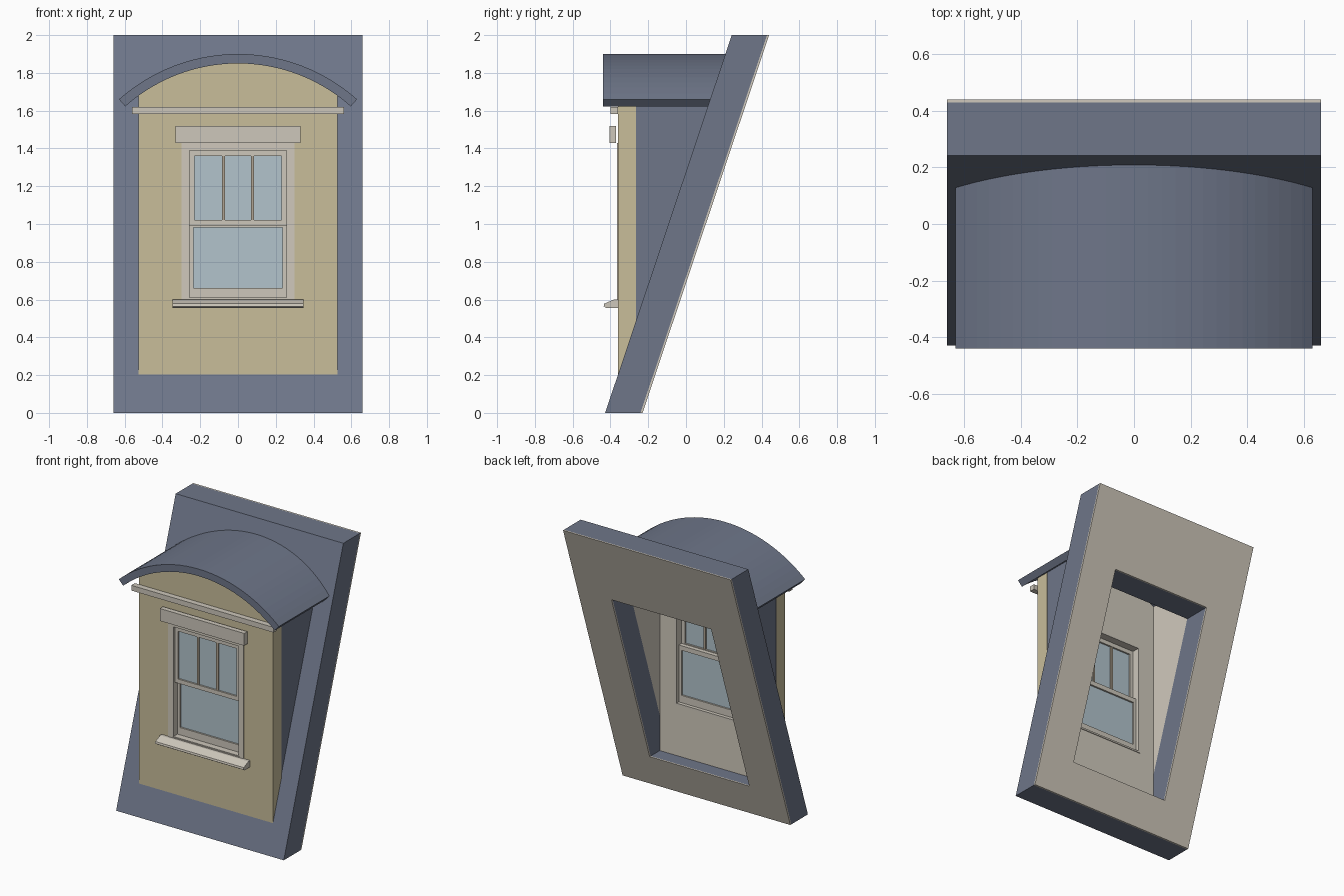
import bpy, bmesh, math

if "Cube" in bpy.data.objects:
    bpy.data.objects.remove(bpy.data.objects["Cube"])


def material(name, r, g, b):
    m = bpy.data.materials.new(name)
    lin = [((c / 255 + 0.055) / 1.055) ** 2.4 for c in (r, g, b)]
    m.diffuse_color = (*lin, 1)
    m.use_nodes = True
    m.node_tree.nodes["Principled BSDF"].inputs["Base Color"].default_value = m.diffuse_color
    return m


SLATE = material("slate_blue", 110, 118, 137)
STUCCO = material("tan_stucco", 200, 189, 154)
CREAM = material("cream_lining", 208, 201, 188)
TRIM = material("stone_trim", 205, 199, 187)
GLASS = material("pale_glass", 178, 196, 204)
MUNTIN = material("brown_grey_bar", 176, 164, 146)

SLOPE = 0.335            # roof run per unit of height
WALL_F, WALL_B = -0.36, -0.265


def roof_y(z):
    return -0.428 + SLOPE * z


def finish(name, bm, *mats):
    bmesh.ops.recalc_face_normals(bm, faces=bm.faces)
    me = bpy.data.meshes.new(name)
    bm.to_mesh(me)
    bm.free()
    for m in mats:
        me.materials.append(m)
    ob = bpy.data.objects.new(name, me)
    bpy.context.collection.objects.link(ob)
    return ob


def paint(ob, rule):
    """Second material on every face whose normal meets the rule."""
    for p in ob.data.polygons:
        if rule(p):
            p.material_index = 1


def prism(name, start, end, *mats):
    """Solid between two matching rings of points."""
    bm = bmesh.new()
    a = [bm.verts.new(p) for p in start]
    b = [bm.verts.new(p) for p in end]
    bm.faces.new(a)
    bm.faces.new(b)
    n = len(a)
    for i in range(n):
        j = (i + 1) % n
        bm.faces.new((a[i], a[j], b[j], b[i]))
    return finish(name, bm, *mats)


def extrude_x(name, yz, x0, x1, *mats):
    return prism(name, [(x0, y, z) for y, z in yz], [(x1, y, z) for y, z in yz], *mats)


def box(name, x0, x1, y0, y1, z0, z1, *mats):
    return extrude_x(name, [(y0, z0), (y1, z0), (y1, z1), (y0, z1)], x0, x1, *mats)


def frame(name, outer, inner, y0, y1, *mats, slope=0.0):
    """Rectangular ring; outer and inner are (half width, z0, z1)."""
    bm = bmesh.new()

    def ring(r, y):
        w, a, b = r
        return [bm.verts.new((x, y + slope * z, z))
                for x, z in ((-w, a), (w, a), (w, b), (-w, b))]
    rings = [ring(outer, y0), ring(inner, y0), ring(inner, y1), ring(outer, y1)]
    for k in range(4):
        p, q = rings[k], rings[(k + 1) % 4]
        for i in range(4):
            j = (i + 1) % 4
            bm.faces.new((p[i], p[j], q[j], q[i]))
    return finish(name, bm, *mats)


# Sloping main roof with its opening and thin inner lining
OPENING = (0.392, 0.235, 1.515)
frame("main_roof", (0.66, 0, 2), OPENING, -0.428, -0.241, SLATE, slope=SLOPE)
frame("roof_lining", (0.66, 0, 2), OPENING, -0.241, -0.23, CREAM, slope=SLOPE)

# Curved dormer roof, running back into the main roof
R_OUT, R_IN, CZ, SEG = 0.947, 0.897, 0.953, 28
SPAN = math.asin(0.63 / R_OUT)


def arc(r, half):
    return [(r * math.sin(t), CZ + r * math.cos(t))
            for t in (-half + 2 * half * i / SEG for i in range(SEG + 1))]


bm = bmesh.new()
rows = []
for (xo, zo), (xi, zi) in zip(arc(R_OUT, SPAN), arc(R_IN, SPAN)):
    pts = [(xo, -0.44, zo), (xi, -0.44, zi),
           (xi, roof_y(zi) + 0.03, zi), (xo, roof_y(zo) + 0.03, zo)]
    rows.append([bm.verts.new(p) for p in pts])
for a, b in zip(rows, rows[1:]):
    for i in range(4):
        j = (i + 1) % 4
        bm.faces.new((a[i], a[j], b[j], b[i]))
bm.faces.new(rows[0])
bm.faces.new(rows[-1])
finish("curved_roof", bm, SLATE)

# Front wall with window hole, and the arched gable above it
wall = frame("front_wall", (0.527, 0.2, 1.6), (0.27, 0.6, 1.4), WALL_F, WALL_B, STUCCO, CREAM)
top = [(-0.527, 1.6)] + arc(R_IN + 0.004, math.asin(0.527 / (R_IN + 0.004))) + [(0.527, 1.6)]
gable = prism("front_gable", [(x, WALL_F, z) for x, z in top],
              [(x, WALL_B, z) for x, z in top], STUCCO, CREAM)
for ob in (wall, gable):
    paint(ob, lambda p: p.normal.y > 0.5)

# Side walls: slate outside, cream inside
for s, side in ((-1, "left"), (1, "right")):
    z_low = (WALL_B + 0.428) / SLOPE
    rings = []
    for x, z_top in ((0.392, 1.765), (0.522, 1.69)):
        rings.append([(s * x, WALL_B, z_low), (s * x, WALL_B, z_top),
                      (s * x, roof_y(z_top), z_top)])
    ob = prism(side + "_side_wall", rings[0], rings[1], SLATE, CREAM)
    paint(ob, lambda p: p.normal.x * s < -0.5)

# Outside trim
box("eave_band", -0.56, 0.56, -0.4, WALL_F, 1.583, 1.62, TRIM)
box("window_header", -0.332, 0.332, -0.405, -0.37, 1.43, 1.518, TRIM)
extrude_x("window_sill", [(WALL_B, 0.6), (-0.38, 0.6), (-0.432, 0.577), (-0.435, 0.564),
                          (-0.42, 0.555), (WALL_F, 0.557), (WALL_B, 0.59)], -0.27, 0.27, TRIM)
extrude_x("sill_nose", [(WALL_F, 0.601), (-0.38, 0.601), (-0.433, 0.578), (-0.436, 0.564),
                        (-0.42, 0.554), (WALL_F, 0.556)], -0.348, 0.348, TRIM)

# Window frame, casing and sashes
frame("window_casing", (0.298, 0.59, 1.43), (0.266, 0.605, 1.395), -0.364, -0.355, CREAM)
frame("window_frame", (0.271, 0.598, 1.402), (0.256, 0.61, 1.39), -0.36, -0.26, TRIM)
frame("upper_sash", (0.258, 0.99, 1.391), (0.23, 1.02, 1.36), -0.345, -0.315, TRIM)
frame("lower_sash", (0.258, 0.61, 1.015), (0.235, 0.662, 0.982), -0.315, -0.285, TRIM)
box("upper_glass", -0.232, 0.232, -0.333, -0.327, 1.018, 1.362, GLASS)
box("lower_glass", -0.237, 0.237, -0.303, -0.297, 0.66, 0.984, GLASS)
for s, side in ((-1, "left"), (1, "right")):
    box(side + "_muntin", s * 0.076 - 0.008, s * 0.076 + 0.008,
        -0.342, -0.318, 1.018, 1.362, MUNTIN)
